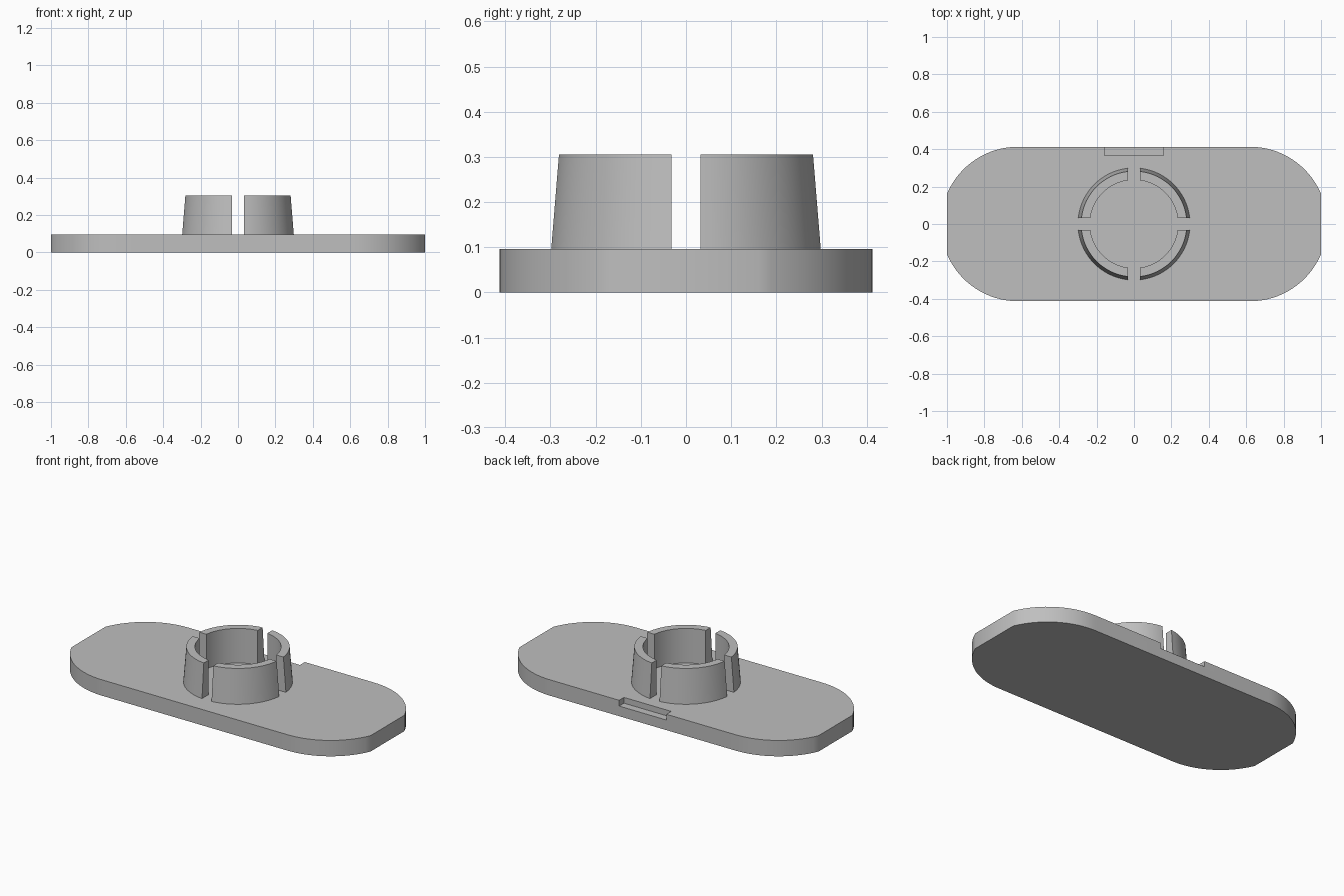
import bpy, bmesh
from math import asin, acos, sin, cos, pi, sqrt

old = bpy.data.objects.get("Cube")
if old:
    bpy.data.objects.remove(old, do_unlink=True)

HALF_LEN, HALF_WID, THICK = 1.0, 0.413, 0.096
ARC_X = 0.62                      # centres of the rounded ends
TOP, GAP = 0.305, 0.032           # collar height and half slot width
R_BASE, R_TOP, R_IN = 0.30, 0.283, 0.236

grey = bpy.data.materials.new("plain_grey")
grey.use_nodes = True
colour = (0.52, 0.52, 0.52, 1)
grey.diffuse_color = colour
grey.node_tree.nodes["Principled BSDF"].inputs["Base Color"].default_value = colour


def finish(name, bm):
    bmesh.ops.recalc_face_normals(bm, faces=bm.faces)
    mesh = bpy.data.meshes.new(name)
    bm.to_mesh(mesh)
    bm.free()
    mesh.materials.append(grey)
    obj = bpy.data.objects.new(name, mesh)
    bpy.context.collection.objects.link(obj)
    return obj


def select(obj):
    bpy.ops.object.select_all(action='DESELECT')
    obj.select_set(True)
    bpy.context.view_layer.objects.active = obj


def smooth(obj):
    select(obj)
    bpy.ops.object.shade_smooth_by_angle(angle=pi / 6)


# Base plate: rounded ends clipped flat at the tips
def base_plate():
    steps = 16
    tip = acos((HALF_LEN - ARC_X) / HALF_WID)
    arc = []
    for i in range(steps + 1):
        a = tip + (pi / 2 - tip) * i / steps
        arc.append((ARC_X + HALF_WID * cos(a), HALF_WID * sin(a)))
    outline = arc + [(-x, y) for x, y in reversed(arc)]
    outline += [(-x, -y) for x, y in outline]
    bm = bmesh.new()
    face = bm.faces.new([bm.verts.new((x, y, 0)) for x, y in outline])
    new = bmesh.ops.extrude_face_region(bm, geom=[face])["geom"]
    verts = [v for v in new if isinstance(v, bmesh.types.BMVert)]
    bmesh.ops.translate(bm, verts=verts, vec=(0, 0, THICK))
    return finish("base_plate", bm)


# Shallow notch in the upper back edge
def cut_notch(plate):
    bm = bmesh.new()
    bmesh.ops.create_cube(bm, size=1)
    bmesh.ops.scale(bm, verts=bm.verts, vec=(0.316, 0.1, 0.1))
    bmesh.ops.translate(bm, verts=bm.verts, vec=(0, 0.417, 0.111))
    cutter = finish("notch_cutter", bm)
    cutter.hide_render = True
    mod = plate.modifiers.new("notch", 'BOOLEAN')
    mod.operation = 'DIFFERENCE'
    mod.solver = 'EXACT'
    mod.object = cutter
    select(plate)
    bpy.ops.object.modifier_apply(modifier=mod.name)
    bpy.data.objects.remove(cutter, do_unlink=True)


# Tapered collar quarter, with slot sides parallel to the axes
def collar_quarter(name, turn):
    steps = 16
    profile = [(R_BASE, THICK), (R_TOP, TOP), (R_IN, TOP), (R_IN, THICK)]
    bm = bmesh.new()
    rows = []
    for i in range(steps + 1):
        row = []
        for r, z in profile:
            start = asin(GAP / r)
            a = turn + start + (pi / 2 - 2 * start) * i / steps
            row.append(bm.verts.new((r * cos(a), r * sin(a), z)))
        rows.append(row)
    for p, q in zip(rows, rows[1:]):
        for j in range(4):
            k = (j + 1) % 4
            bm.faces.new((p[j], p[k], q[k], q[j]))
    bm.faces.new(rows[0])
    bm.faces.new(rows[-1])
    return finish(name, bm)


plate = base_plate()
cut_notch(plate)
smooth(plate)
for n, side in enumerate(("back_left", "back_right", "front_right", "front_left")):
    smooth(collar_quarter("collar_" + side, n * pi / 2))
